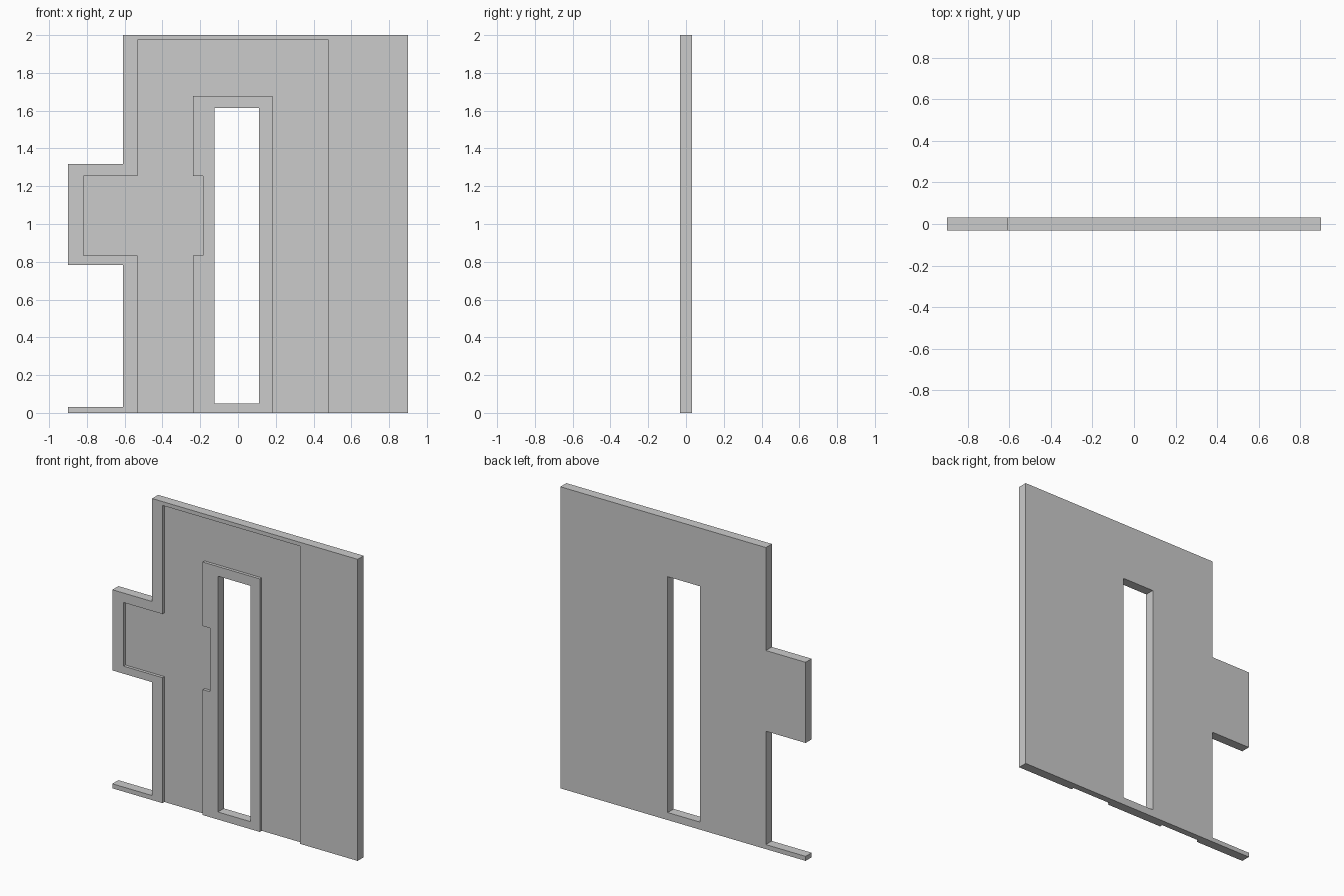
import bpy, bmesh

if "Cube" in bpy.data.objects:
    bpy.data.objects.remove(bpy.data.objects["Cube"])

T = 0.0315  # half thickness of the panel


def prism(name, points, y0, y1):
    """Extrude an x-z outline from y0 to y1."""
    bm = bmesh.new()
    face = bm.faces.new([bm.verts.new((x, y0, z)) for x, z in points])
    ext = bmesh.ops.extrude_face_region(bm, geom=[face])
    moved = [v for v in ext["geom"] if isinstance(v, bmesh.types.BMVert)]
    bmesh.ops.translate(bm, verts=moved, vec=(0, y1 - y0, 0))
    bmesh.ops.recalc_face_normals(bm, faces=bm.faces)
    mesh = bpy.data.meshes.new(name)
    bm.to_mesh(mesh)
    bm.free()
    obj = bpy.data.objects.new(name, mesh)
    bpy.context.collection.objects.link(obj)
    return obj


def cut(target, cutter):
    """Subtract the cutter, apply the result and remove the cutter."""
    cutter.hide_render = True
    mod = target.modifiers.new("cut", 'BOOLEAN')
    mod.operation, mod.solver, mod.object = 'DIFFERENCE', 'EXACT', cutter
    bpy.context.view_layer.objects.active = target
    bpy.ops.object.modifier_apply(modifier=mod.name)
    bpy.data.objects.remove(cutter)


# Wall panel with side tab and thin threshold strip
panel = prism("wall_panel", [
    (-0.9, 0), (0.9, 0), (0.9, 2), (-0.608, 2), (-0.608, 1.317),
    (-0.9, 1.317), (-0.9, 0.782), (-0.608, 0.782), (-0.608, 0.03), (-0.9, 0.03)],
    -T, T)

# Tall narrow through opening
cut(panel, prism("opening_cutter", [
    (-0.125, 0.05), (0.112, 0.05), (0.112, 1.614), (-0.125, 1.614)], -0.2, 0.2))

# Shallow arch-shaped recess in the front, widened at the tab, open at the base
cut(panel, prism("recess_cutter", [
    (-0.533, -0.1), (-0.533, 0.832), (-0.818, 0.832), (-0.818, 1.254),
    (-0.533, 1.254), (-0.533, 1.974), (0.478, 1.974), (0.478, -0.1),
    (0.182, -0.1), (0.182, 1.678), (-0.237, 1.678), (-0.237, 1.254),
    (-0.184, 1.254), (-0.184, 0.832), (-0.237, 0.832), (-0.237, -0.1)],
    -0.2, -T + 0.02))
